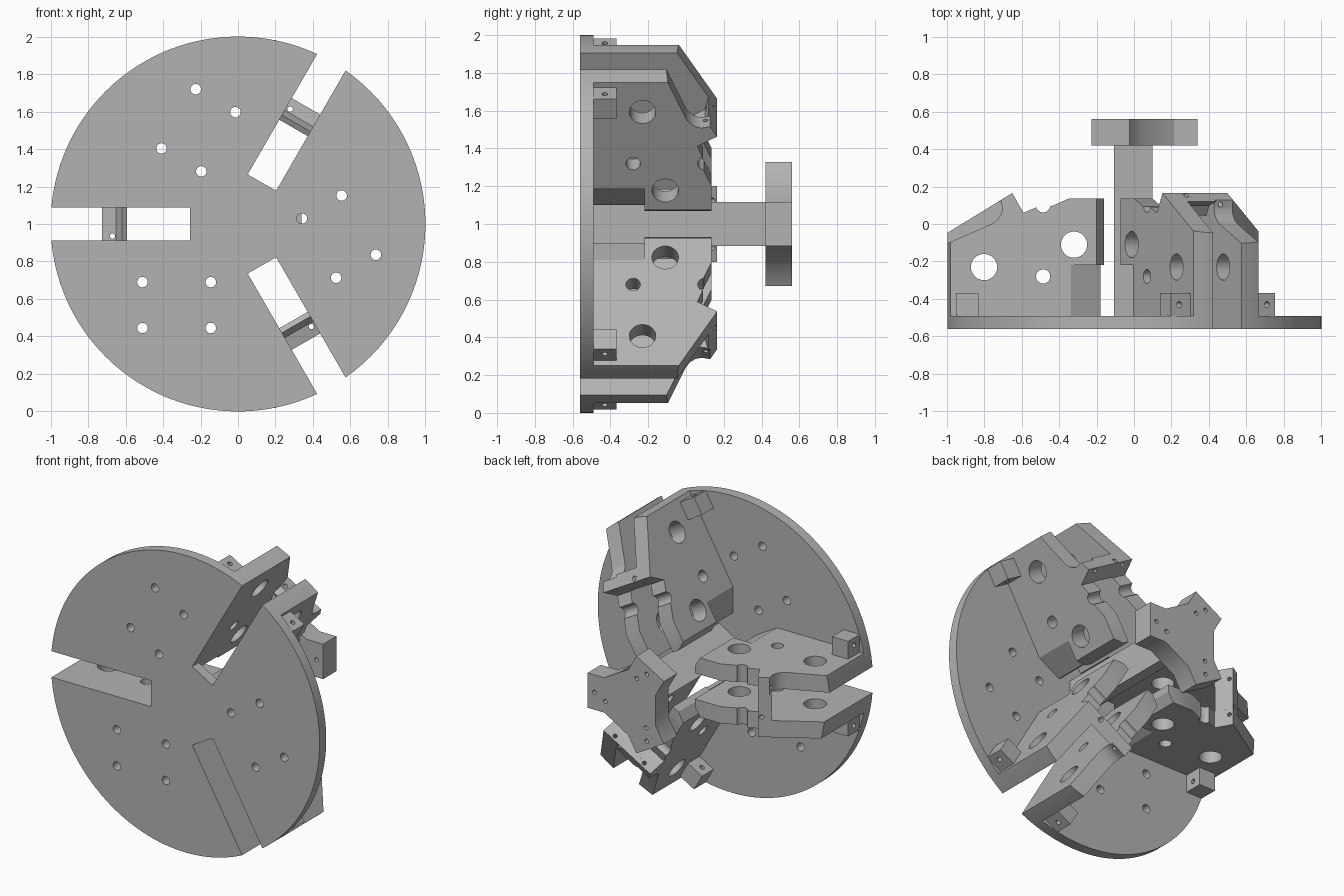
import bpy, bmesh, math
from mathutils import Matrix, Vector

if "Cube" in bpy.data.objects:
    bpy.data.objects.remove(bpy.data.objects["Cube"], do_unlink=True)

GREY = bpy.data.materials.new("grey metal")
GREY.use_nodes = True
COLOUR = (0.45, 0.45, 0.45, 1)
GREY.diffuse_color = COLOUR
GREY.node_tree.nodes["Principled BSDF"].inputs["Base Color"].default_value = COLOUR

FRONT, BACK = -0.56, -0.49      # disc faces
GAP, SIDE = 0.0875, 0.2         # inner and outer offset of the jaw plates
THIRDS = [k * 2 * math.pi / 3 for k in range(3)]


def add_object(name, mesh):
    ob = bpy.data.objects.new(name, mesh)
    bpy.context.collection.objects.link(ob)
    if not mesh.materials:
        mesh.materials.append(GREY)
    return ob


def finish(name, bm):
    bmesh.ops.recalc_face_normals(bm, faces=bm.faces)
    mesh = bpy.data.meshes.new(name)
    bm.to_mesh(mesh)
    bm.free()
    return add_object(name, mesh)


def prism(name, pts, axis, lo, hi):
    """Extrude an outline along y (outline in x, z) or z (outline in x, y)."""
    bm = bmesh.new()
    place = (lambda a, b, t: (a, t, b)) if axis == "y" else (lambda a, b, t: (a, b, t))
    face = bm.faces.new([bm.verts.new(place(a, b, lo)) for a, b in pts])
    new = bmesh.ops.extrude_face_region(bm, geom=[face])["geom"]
    verts = [v for v in new if isinstance(v, bmesh.types.BMVert)]
    bmesh.ops.translate(bm, verts=verts, vec=place(0, 0, hi - lo))
    return finish(name, bm)


def rod(name, centre, direction, radius, length, sides=32):
    bm = bmesh.new()
    turn = Vector(direction).to_track_quat("Z", "Y").to_matrix().to_4x4()
    bmesh.ops.create_cone(bm, cap_ends=True, segments=sides, radius1=radius, radius2=radius,
                          depth=length, matrix=Matrix.Translation(centre) @ turn)
    return finish(name, bm)


def carve(ob, cutters, operation="DIFFERENCE"):
    """Apply each cutter as a boolean and remove it afterwards."""
    for c in cutters:
        c.hide_render = True
        mod = ob.modifiers.new("carve", "BOOLEAN")
        mod.operation, mod.object, mod.solver = operation, c, "EXACT"
    graph = bpy.context.evaluated_depsgraph_get()
    mesh = bpy.data.meshes.new_from_object(ob.evaluated_get(graph))
    ob.modifiers.clear()
    ob.data = mesh
    for c in cutters:
        bpy.data.objects.remove(c, do_unlink=True)


def spin(p, angle):
    c, s = math.cos(angle), math.sin(angle)
    return (p[0] * c - p[1] * s, p[0] * s + p[1] * c)


parts = []

# Slotted face disc with bolt holes
disc = rod("face_disc", (0, (FRONT + BACK) / 2, 0), (0, 1, 0), 1, BACK - FRONT, 160)
cutters = []
for a in THIRDS:
    slot = [(-1.2, -GAP), (-0.255, -GAP), (-0.255, GAP), (-1.2, GAP)]
    cutters.append(prism("slot", [spin(p, a) for p in slot], "y", -1, 0))
    for x in (-0.51, -0.145):
        for z in (-0.31, -0.555):
            hx, hz = spin((x, z), a)
            cutters.append(rod("bolt", (hx, BACK, hz), (0, 1, 0), 0.028, 0.4, 24))
carve(disc, cutters)
parts.append(disc)

# Triangular centre post and three-armed hub plate
HUB, HALF = 0.03, 0.1175
post = prism("centre_post", [(HUB + x, z) for x, z in
             (spin((HALF / math.sin(math.pi / 3), 0), math.pi / 3 + a) for a in THIRDS)],
             "y", BACK, 0.43)
outline = []
for a in THIRDS:
    for p in ((0.187, -HALF), (0.31, -HALF), (0.31, HALF), (0.187, HALF)):
        x, z = spin(p, a)
        outline.append((x + HUB, z))
hub = prism("hub_plate", outline, "y", 0.42, 0.56)
cutters = []
for a in THIRDS:
    for p in ((0.26, 0), (0.18, -0.04)):
        x, z = spin(p, a)
        cutters.append(rod("pin_hole", (x + HUB, 0.5, z), (0, 1, 0), 0.014, 0.4, 16))
carve(hub, cutters)
parts += [post, hub]

# Jaw plate outlines: shared inner end, differing outer slope
inner_end = [(-0.65, 0.165), (-0.59, 0.06), (-0.52, 0.09), (-0.44, 0.095), (-0.35, 0.135),
             (-0.16, 0.135), (-0.16, -0.22), (-0.18, -0.22), (-0.18, BACK)]
scooped = [(-1.1, BACK), (-1.1, -0.15), (-1, -0.105), (-0.76, 0.0), (-0.73, 0.02),
           (-0.71, 0.05), (-0.702, 0.08), (-0.71, 0.128)] + inner_end
straight = [(-1.1, BACK), (-1.1, -0.111), (-1, -0.05)] + inner_end


def jaw_plate(name, outline, s):
    lo, hi = sorted((s * GAP, s * SIDE))
    plate = prism(name, outline, "z", lo, hi)
    clip = rod("clip", (0, 0, 0), (0, 1, 0), 1, 3, 160)
    carve(plate, [clip], "INTERSECT")
    cutters = [rod("hole", (x, y, 0), (0, 0, 1), r, 1) for x, y, r in
               ((-0.8, -0.23, 0.07), (-0.32, -0.11, 0.07),
                (-0.485, -0.28, 0.038), (-0.485, 0.1, 0.038))]
    # long chamfer near the disc, short one above it
    for run, start, tip, bottom, top in ((0.335, 0.18, 0.11, -0.7, -0.22),
                                         (0.2, 0.158, 0.134, -0.22, 0.4)):
        slope = (SIDE - tip) / (run - start)
        end = tip - slope * (start - 0.12)
        pts = [(-run - 0.05, SIDE + slope * 0.05), (-0.12, end), (-0.12, 0.3), (-run - 0.05, 0.3)]
        cutters.append(prism("chamfer", [(x, z * s) for x, z in pts], "y", bottom, top))
    for c in [-0.125]:
        cutters.append(rod("screw", (-0.66, 0.13, s * -c), (0.86, 0.5, 0), 0.013, 0.3, 16))
    carve(plate, cutters)
    return plate


arm = [jaw_plate("scooped_jaw_plate", scooped, 1), jaw_plate("straight_jaw_plate", straight, -1)]

# Bridge bar joining both plates
bar = prism("bridge_bar", [(-0.725, 0.119), (-0.65, 0.165), (-0.592, 0.064), (-0.62, 0.045),
                           (-0.65, 0.1)], "z", -GAP, GAP)
carve(bar, [rod("screw", (-0.67, 0.1, -0.065), (0, 1, 0), 0.014, 0.4, 16)])
arm.append(bar)

# Foot blocks with a screw hole beside each plate
for s, side in ((1, "upper"), (-1, "lower")):
    lo, hi = sorted((s * SIDE, s * 0.32))
    foot = prism(side + "_foot_block", [(-0.95, BACK), (-0.83, BACK), (-0.83, -0.367),
                                        (-0.95, -0.367)], "z", lo, hi)
    carve(foot, [rod("screw", (-0.9, -0.43, s * 0.27), (1, 0, 0), 0.016, 0.5, 16)])
    arm.append(foot)

# Repeat the arm three times around the disc
parts += arm
for k in (1, 2):
    for ob in arm:
        copy = add_object(f"{ob.name}_{k + 1}", ob.data.copy())
        copy.data.transform(Matrix.Rotation(THIRDS[k], 4, "Y"))
        parts.append(copy)

# Stand the disc on the floor and shade
bpy.ops.object.select_all(action="DESELECT")
for ob in parts:
    ob.data.transform(Matrix.Translation((0, 0, 1)))
    ob.select_set(True)
bpy.context.view_layer.objects.active = disc
bpy.ops.object.shade_smooth_by_angle(angle=math.radians(30))
